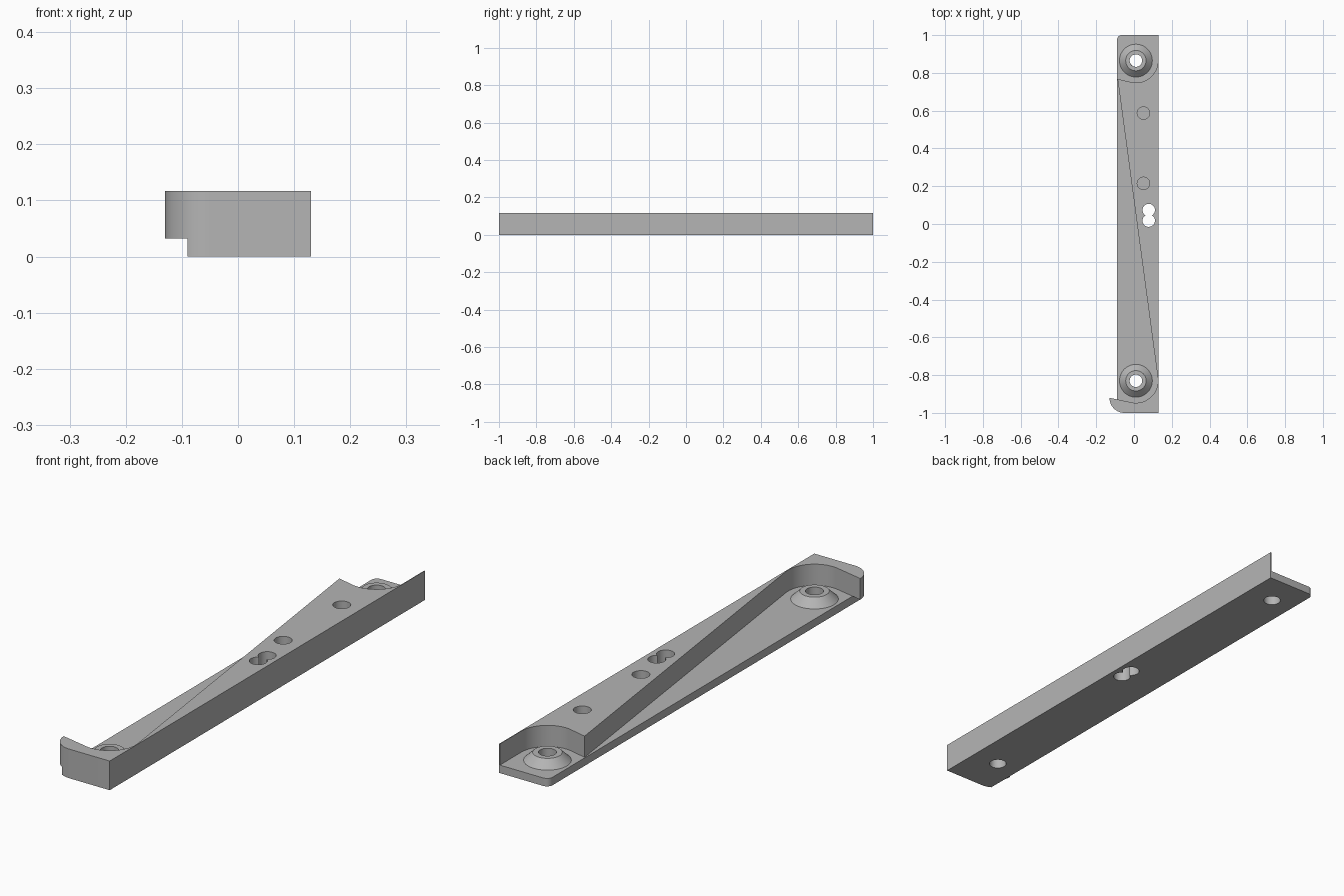
import bpy, bmesh
from math import sin, cos, radians, pi

cube = bpy.data.objects.get("Cube")
if cube:
    bpy.data.objects.remove(cube, do_unlink=True)

PLATE_TOP, TOP = 0.032, 0.117
LEFT, RIGHT = -0.09, 0.13
BOSSES = [(0.01, 0.865), (0.01, -0.83)]
HOLE_R = 0.033

grey = bpy.data.materials.new("plain_grey")
grey.use_nodes = True
grey.diffuse_color = (0.46, 0.46, 0.46, 1)
grey.node_tree.nodes["Principled BSDF"].inputs["Base Color"].default_value = (0.46, 0.46, 0.46, 1)


def arc(cx, cy, r, a0, a1, n=20):
    angles = [radians(a0 + (a1 - a0) * i / n) for i in range(n + 1)]
    return [(cx + r * cos(a), cy + r * sin(a)) for a in angles]


def make_object(name, bm):
    bmesh.ops.recalc_face_normals(bm, faces=bm.faces)
    mesh = bpy.data.meshes.new(name)
    bm.to_mesh(mesh)
    bm.free()
    mesh.materials.append(grey)
    ob = bpy.data.objects.new(name, mesh)
    bpy.context.collection.objects.link(ob)
    return ob


def prism(name, outline, z0, z1):
    bm = bmesh.new()
    face = bm.faces.new([bm.verts.new((x, y, z0)) for x, y in outline])
    grown = bmesh.ops.extrude_face_region(bm, geom=[face])["geom"]
    verts = [v for v in grown if isinstance(v, bmesh.types.BMVert)]
    bmesh.ops.translate(bm, verts=verts, vec=(0, 0, z1 - z0))
    return make_object(name, bm)


def lathe(name, profile, x, y, n=48):
    bm = bmesh.new()
    rings = [[bm.verts.new((x + r * cos(2 * pi * i / n), y + r * sin(2 * pi * i / n), z))
              for i in range(n)] for r, z in profile]
    for a, b in zip(rings, rings[1:] + rings[:1]):
        for i in range(n):
            j = (i + 1) % n
            bm.faces.new((a[i], a[j], b[j], b[i]))
    return make_object(name, bm)


def select(ob):
    bpy.ops.object.select_all(action='DESELECT')
    ob.select_set(True)
    bpy.context.view_layer.objects.active = ob


def drill(ob, centres):
    for x, y in centres:
        cutter = prism("hole_cutter", arc(x, y, HOLE_R, 0, 360, 40)[:-1], -0.1, 0.3)
        cutter.hide_render = True
        mod = ob.modifiers.new("hole", 'BOOLEAN')
        mod.operation, mod.solver, mod.object = 'DIFFERENCE', 'EXACT', cutter
        select(ob)
        bpy.ops.object.modifier_apply(modifier=mod.name)
        bpy.data.objects.remove(cutter, do_unlink=True)


# Rounded front corner shared by the plate and the body
corner = arc(-0.05, -0.92, 0.08, 180, 270)

# Thin base plate
plate = prism("base_plate",
              [(RIGHT, -1), (RIGHT, 1)] + arc(LEFT + 0.025, 0.975, 0.025, 90, 180, 8)
              + [(LEFT, -0.989)] + [p for p in corner if p[0] > LEFT + 0.001],
              0, PLATE_TOP)

# Raised wedge body, hollowed round both bosses and ending in a hooked lip
(bx, back), (_, front) = BOSSES
body = prism("wedge_body",
             [(RIGHT, 1), (bx + 0.117, 1)] + arc(bx, back, 0.117, 360, 260)
             + [(-0.087, 0.768)] + arc(bx, front, 0.117, 7, -99)
             + corner + [(RIGHT, -1)],
             PLATE_TOP, TOP)

# Screw holes, a joined pair of through holes and two blind holes
pair = [(0.078, 0.074), (0.078, 0.018)]
drill(plate, BOSSES + pair)
drill(body, pair + [(0.05, 0.587), (0.05, 0.215)])

# Tapered screw bosses
parts = [plate, body]
for label, (x, y) in zip(("back", "front"), BOSSES):
    profile = [(0.087, PLATE_TOP), (0.054, 0.064), (HOLE_R, 0.064), (HOLE_R, PLATE_TOP)]
    parts.append(lathe(label + "_boss", profile, x, y))

for ob in parts:
    select(ob)
    bpy.ops.object.shade_smooth_by_angle(angle=radians(25))
